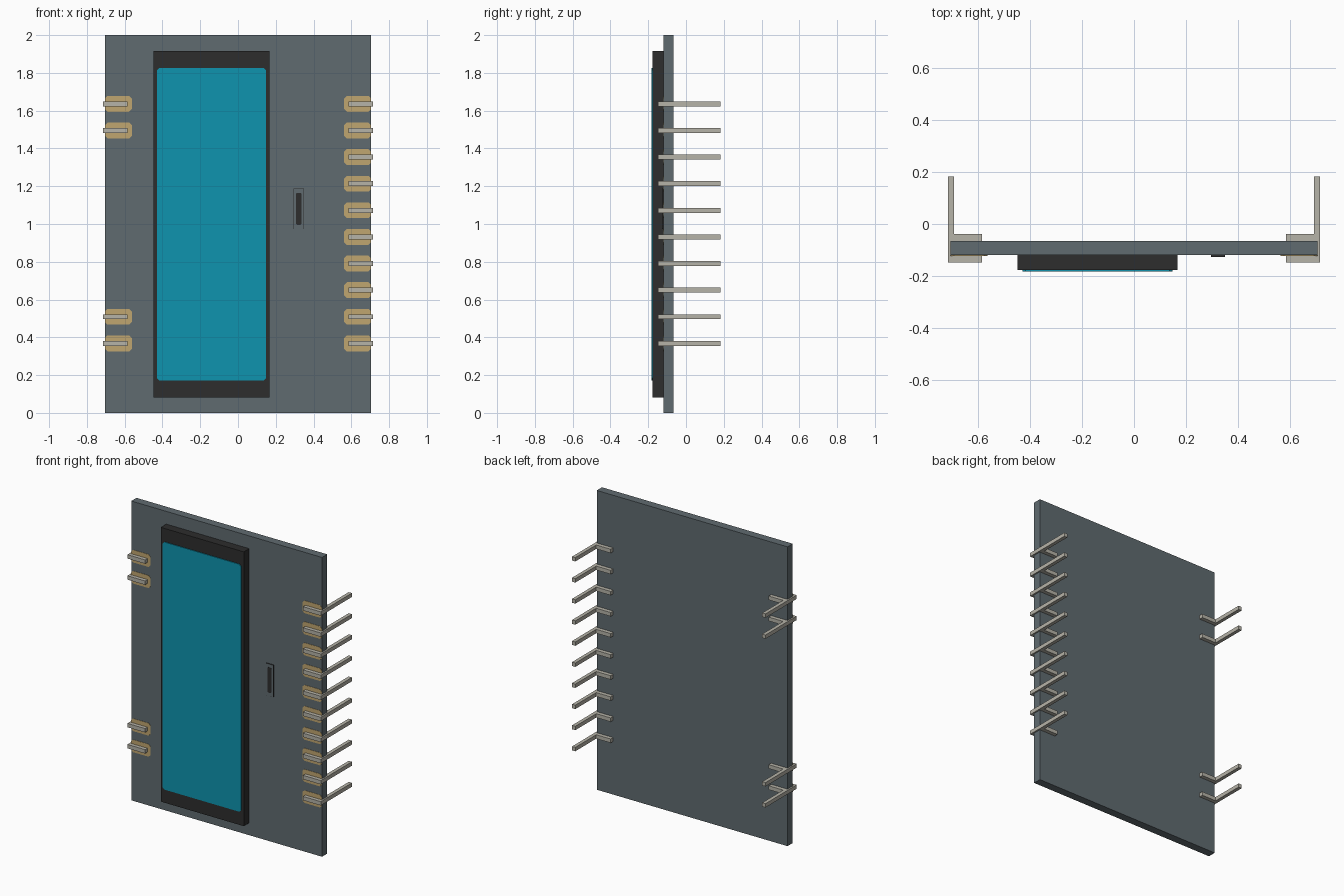
import bpy
import bmesh

cube = bpy.data.objects.get("Cube")
if cube:
    bpy.data.objects.remove(cube, do_unlink=True)


def make_material(name, rgb):
    """Flat material from 0-255 sRGB values."""
    lin = [((c / 255 + 0.055) / 1.055) ** 2.4 if c > 10 else c / 255 / 12.92 for c in rgb]
    mat = bpy.data.materials.new(name)
    mat.use_nodes = True
    mat.diffuse_color = (*lin, 1)
    mat.node_tree.nodes["Principled BSDF"].inputs["Base Color"].default_value = (*lin, 1)
    return mat


BOARD = make_material("slate grey", (96, 107, 112))
DARK = make_material("charcoal", (45, 45, 45))
TEAL = make_material("screen teal", (14, 148, 175))
METAL = make_material("pin metal", (182, 179, 168))
GOLD = make_material("pad gold", (192, 166, 112))


def prism(name, outline, start, end, axis, mat):
    """Extrude an outline along y (points are x, z) or z (points are x, y)."""
    bm = bmesh.new()
    if axis == "y":
        verts = [bm.verts.new((a, start, b)) for a, b in outline]
        step = (0, end - start, 0)
    else:
        verts = [bm.verts.new((a, b, start)) for a, b in outline]
        step = (0, 0, end - start)
    face = bm.faces.new(verts)
    top = bmesh.ops.extrude_face_region(bm, geom=[face])["geom"]
    bmesh.ops.translate(bm, vec=step, verts=[v for v in top if isinstance(v, bmesh.types.BMVert)])
    bmesh.ops.recalc_face_normals(bm, faces=bm.faces)
    mesh = bpy.data.meshes.new(name)
    bm.to_mesh(mesh)
    bm.free()
    mesh.materials.append(mat)
    obj = bpy.data.objects.new(name, mesh)
    bpy.context.collection.objects.link(obj)
    return obj


def plate(name, x0, x1, z0, z1, y0, y1, mat, cut=0.0):
    """Upright plate, optionally with clipped corners."""
    if cut:
        outline = [(x0 + cut, z0), (x1 - cut, z0), (x1, z0 + cut), (x1, z1 - cut),
                   (x1 - cut, z1), (x0 + cut, z1), (x0, z1 - cut), (x0, z0 + cut)]
    else:
        outline = [(x0, z0), (x1, z0), (x1, z1), (x0, z1)]
    return prism(name, outline, y0, y1, "y", mat)


# Circuit board
plate("board", -0.705, 0.705, 0, 2, -0.12, -0.065, BOARD)

# Display module and its lit area
plate("display_housing", -0.447, 0.167, 0.082, 1.915, -0.177, -0.12, DARK)
plate("display_screen", -0.429, 0.148, 0.172, 1.826, -0.182, -0.177, TEAL, 0.012)

# Small surface component with a dark slot
plate("component_base", 0.295, 0.349, 0.973, 1.187, -0.126, -0.12, DARK)
plate("component_face", 0.296, 0.348, 0.974, 1.186, -0.1265, -0.126, BOARD)
plate("component_slot", 0.307, 0.336, 0.995, 1.165, -0.1275, -0.1265, DARK, 0.006)

# Edge clip pins: front prong, back prong and a long rear leg
CLIP = [(0.715, -0.147), (0.715, 0.182), (0.691, 0.182), (0.691, -0.039),
        (0.584, -0.039), (0.584, -0.065), (0.691, -0.065), (0.691, -0.12),
        (0.584, -0.12), (0.584, -0.147)]


def pin_and_pad(side, label, index):
    z = 0.368 + 0.1409 * index
    prism(f"{label}_pin_{index + 1}", [(side * x, y) for x, y in CLIP],
          z - 0.013, z + 0.013, "z", METAL)
    x0, x1 = sorted((side * 0.562, side * 0.705))
    plate(f"{label}_pad_{index + 1}", x0, x1, z - 0.042, z + 0.042,
          -0.122, -0.12, GOLD, 0.014)


for i in range(10):
    pin_and_pad(1, "left", i)
for i in (0, 1, 8, 9):
    pin_and_pad(-1, "right", i)
